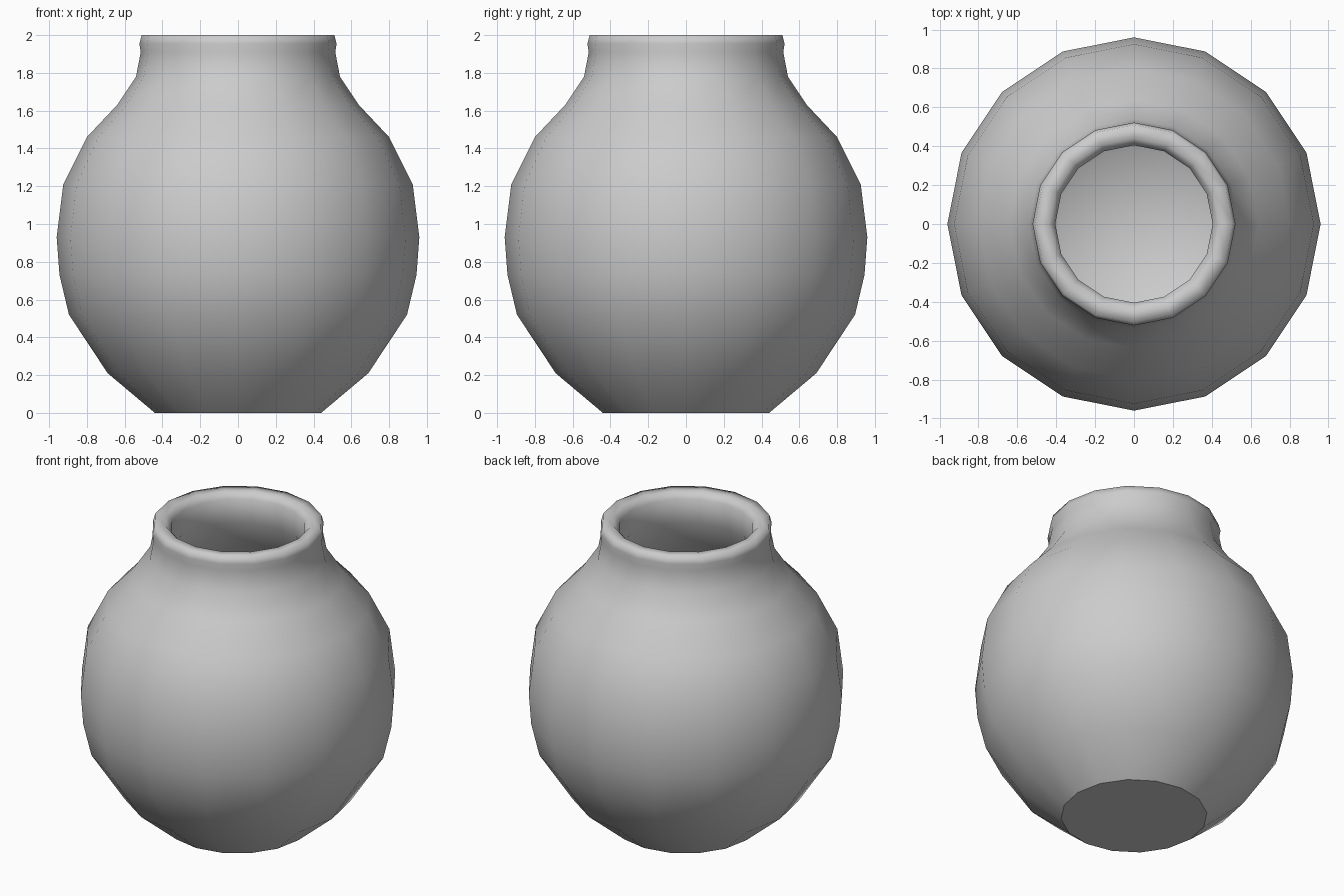
import bpy, bmesh, math

cube = bpy.data.objects.get("Cube")
if cube:
    bpy.data.objects.remove(cube, do_unlink=True)

SIDES = 16
# (radius, height) from the base centre, up the outside, over the rim, down the inside
OUTSIDE = [(0, 0), (0.44, 0), (0.69, 0.21), (0.895, 0.52), (0.945, 0.73),
           (0.96, 0.93), (0.925, 1.21), (0.8, 1.46), (0.64, 1.63), (0.54, 1.78),
           (0.515, 1.91), (0.522, 1.955), (0.51, 2.0)]
INSIDE = [(0.44, 2.0), (0.405, 1.96), (0.41, 1.8), (0.54, 1.55), (0.7, 1.4),
          (0.82, 1.18), (0.85, 0.93), (0.79, 0.57), (0.61, 0.29), (0.38, 0.12),
          (0, 0.08)]

# Clay colour
clay = bpy.data.materials.new("grey_clay")
clay.use_nodes = True
colour = (0.6, 0.6, 0.6, 1)
clay.diffuse_color = colour
clay.node_tree.nodes["Principled BSDF"].inputs["Base Color"].default_value = colour

# Pot body: the profile revolved around the vertical axis
bm = bmesh.new()
verts = [bm.verts.new((r, 0, z)) for r, z in OUTSIDE + INSIDE]
edges = [bm.edges.new(pair) for pair in zip(verts, verts[1:])]
bmesh.ops.spin(bm, geom=verts + edges, cent=(0, 0, 0), axis=(0, 0, 1),
               angle=math.tau, steps=SIDES, use_merge=False)
bmesh.ops.remove_doubles(bm, verts=bm.verts, dist=0.001)
bmesh.ops.recalc_face_normals(bm, faces=bm.faces)

# Smooth walls and rim, with a crisp edge around the flat base
for face in bm.faces:
    face.smooth = True
for edge in bm.edges:
    if all(v.co.z < 0.001 and v.co.xy.length > 0.1 for v in edge.verts):
        edge.smooth = False

mesh = bpy.data.meshes.new("pot")
bm.to_mesh(mesh)
bm.free()
mesh.materials.append(clay)
pot = bpy.data.objects.new("pot", mesh)
bpy.context.collection.objects.link(pot)
